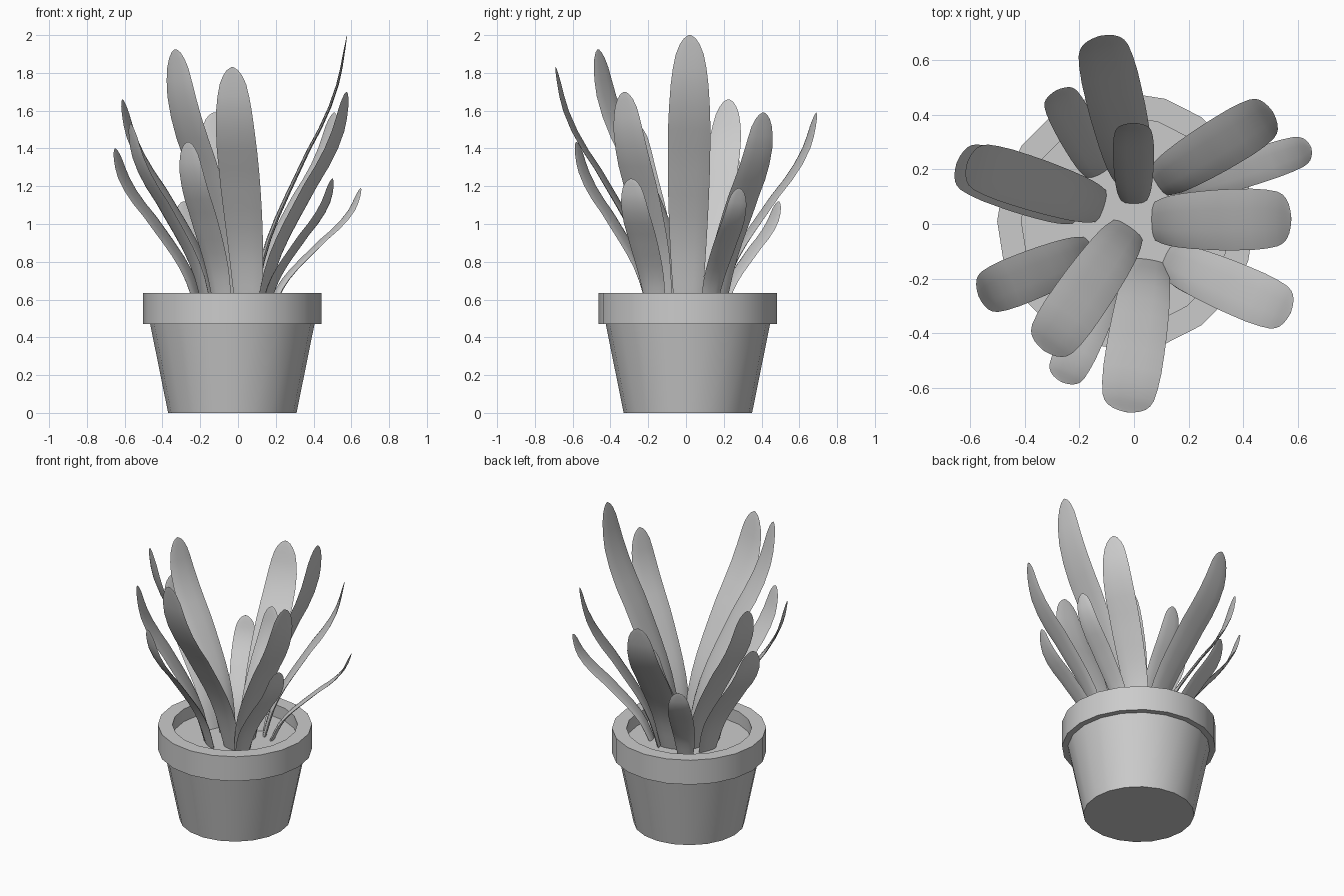
import bpy, math
from mathutils import Vector

if "Cube" in bpy.data.objects:
    bpy.data.objects.remove(bpy.data.objects["Cube"])


def make_object(name, verts, faces):
    mesh = bpy.data.meshes.new(name)
    mesh.from_pydata(verts, [], faces)
    mesh.update()
    obj = bpy.data.objects.new(name, mesh)
    bpy.context.collection.objects.link(obj)
    bpy.ops.object.select_all(action='DESELECT')
    obj.select_set(True)
    bpy.context.view_layer.objects.active = obj
    return obj


def lathe(name, profile, center, sides, cap_start=False, cap_end=False):
    verts, faces = [], []
    for r, z in profile:
        for i in range(sides):
            a = math.tau * i / sides
            verts.append((center[0] + r * math.cos(a), center[1] + r * math.sin(a), z))
    for j in range(len(profile) - 1):
        for i in range(sides):
            k = (i + 1) % sides
            a, b = j * sides, (j + 1) * sides
            faces.append((a + i, a + k, b + k, b + i))
    if cap_start:
        faces.append(tuple(reversed(range(sides))))
    if cap_end:
        faces.append(tuple(range((len(profile) - 1) * sides, len(profile) * sides)))
    obj = make_object(name, verts, faces)
    bpy.ops.object.shade_smooth_by_angle(angle=math.radians(30))
    return obj


# Pot with stepped rim, and soil inside
CENTER = (-0.03, 0.01)
lathe("pot", [(0.34, 0), (0.435, 0.47), (0.472, 0.47), (0.472, 0.635),
              (0.383, 0.635), (0.383, 0.55)], CENTER, 20, cap_start=True)
lathe("soil", [(0.383, 0.545), (0.383, 0.55)], CENTER, 20, cap_end=True)

# Shared leaf shape: height fraction, outward fraction, width fraction
SHAPE = [(0, 0, .62), (.1, .055, .74), (.18, .105, .81), (.26, .175, .87),
         (.34, .265, .92), (.42, .37, .96), (.5, .48, .99), (.58, .59, 1),
         (.66, .715, 1), (.74, .82, .96), (.82, .9, .89), (.88, .94, .79),
         (.93, .965, .66), (.965, .983, .48), (.988, .994, .28), (1, 1, .06)]
BASE_Z = 0.54


def leaf(name, base, tip, width):
    base = Vector((base[0], base[1], BASE_Z))
    span = Vector(tip) - base
    out = Vector((span.x, span.y, 0))
    side = Vector((-out.y, out.x, 0)).normalized()
    verts, faces = [], []
    # outer and inner skins meet along the thin leaf edge
    cols = [(-1, 0), (-.7, 1), (-.35, 1), (0, 1), (.35, 1), (.7, 1),
            (1, 0), (.7, -1), (.35, -1), (0, -1), (-.35, -1), (-.7, -1)]
    n = len(cols)
    for h, r, w in SHAPE:
        mid = base + out * r + Vector((0, 0, span.z * h))
        thick = (0.016 - 0.011 * h) * min(1, w * 1.2)
        for s, t in cols:
            bulge = t * thick * math.sqrt(1 - s * s)
            verts.append(mid + side * (s * w * width / 2) + out.normalized() * bulge)
    for j in range(len(SHAPE) - 1):
        for i in range(n):
            k = (i + 1) % n
            a, b = j * n, (j + 1) * n
            faces.append((a + i, a + k, b + k, b + i))
    last = (len(SHAPE) - 1) * n
    faces.append(tuple(range(last, last + n)))
    make_object(name, verts, faces)
    bpy.ops.object.shade_smooth_by_angle(angle=math.radians(60))


# Leaves: base xy, tip xyz, greatest width
LEAVES = [
    ((.075, .01), (.577, .02, 2.0), .225),
    ((.0, .16), (-.125, .69, 1.59), .21),
    ((.0, .085), (-.003, .37, 1.30), .15),
    ((-.12, .065), (-.612, .225, 1.66), .195),
    ((-.20, .06), (-.65, .225, 1.40), .20),
    ((-.16, -.10), (-.57, -.265, 1.53), .18),
    ((-.02, -.02), (-.33, -.465, 1.925), .205),
    ((-.08, -.18), (-.265, -.58, 1.435), .155),
    ((.055, -.14), (-.03, -.69, 1.83), .215),
    ((.12, -.13), (.575, -.325, 1.70), .19),
    ((.14, -.16), (.50, -.29, 1.24), .16),
    ((.09, .155), (.51, .41, 1.59), .19),
    ((.17, .12), (.65, .28, 1.19), .13),
    ((-.13, .19), (-.285, .49, 1.12), .15),
]
for n, (base, tip, width) in enumerate(LEAVES, 1):
    leaf(f"leaf_{n}", base, tip, width)
